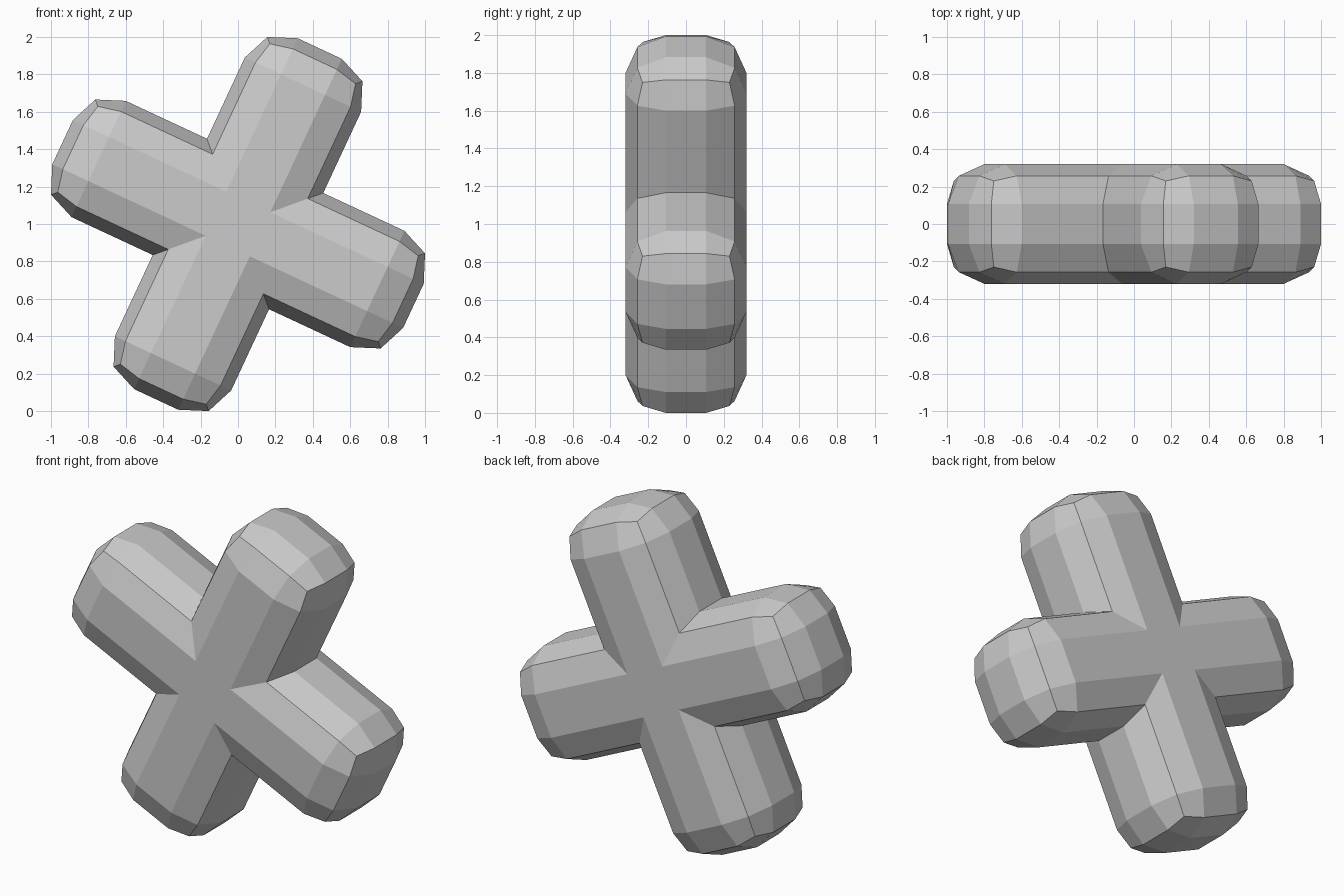
import bpy, bmesh, math

if "Cube" in bpy.data.objects:
    bpy.data.objects.remove(bpy.data.objects["Cube"])

HALF_LEN, HALF_W, HALF_D, R = 1.035, 0.343, 0.32, 0.213


def rounded_bar(name, hx, hy, hz):
    """Box with every edge rounded in two flat steps."""
    bm = bmesh.new()
    bmesh.ops.create_cube(bm, size=2)
    bmesh.ops.scale(bm, vec=(hx, hy, hz), verts=bm.verts)
    bmesh.ops.bevel(bm, geom=bm.edges[:], offset=R, offset_type='OFFSET',
                    segments=2, profile=0.5, affect='EDGES')
    bmesh.ops.recalc_face_normals(bm, faces=bm.faces)
    mesh = bpy.data.meshes.new(name)
    bm.to_mesh(mesh)
    bm.free()
    ob = bpy.data.objects.new(name, mesh)
    bpy.context.collection.objects.link(ob)
    return ob


# two equal bars crossing at right angles
cross = rounded_bar("cross", HALF_LEN, HALF_D, HALF_W)
bar = rounded_bar("crossing_bar", HALF_W, HALF_D, HALF_LEN)
bar.hide_render = True

# fuse into a single solid
mod = cross.modifiers.new("fuse", 'BOOLEAN')
mod.operation = 'UNION'
mod.solver = 'EXACT'
mod.object = bar
bpy.context.view_layer.objects.active = cross
cross.select_set(True)
bpy.ops.object.modifier_apply(modifier=mod.name)
bpy.data.objects.remove(bar)

# tilt clockwise seen from the front and stand on the ground
cross.rotation_euler = (0, math.radians(25), 0)
cross.location = (0, 0, 1)
